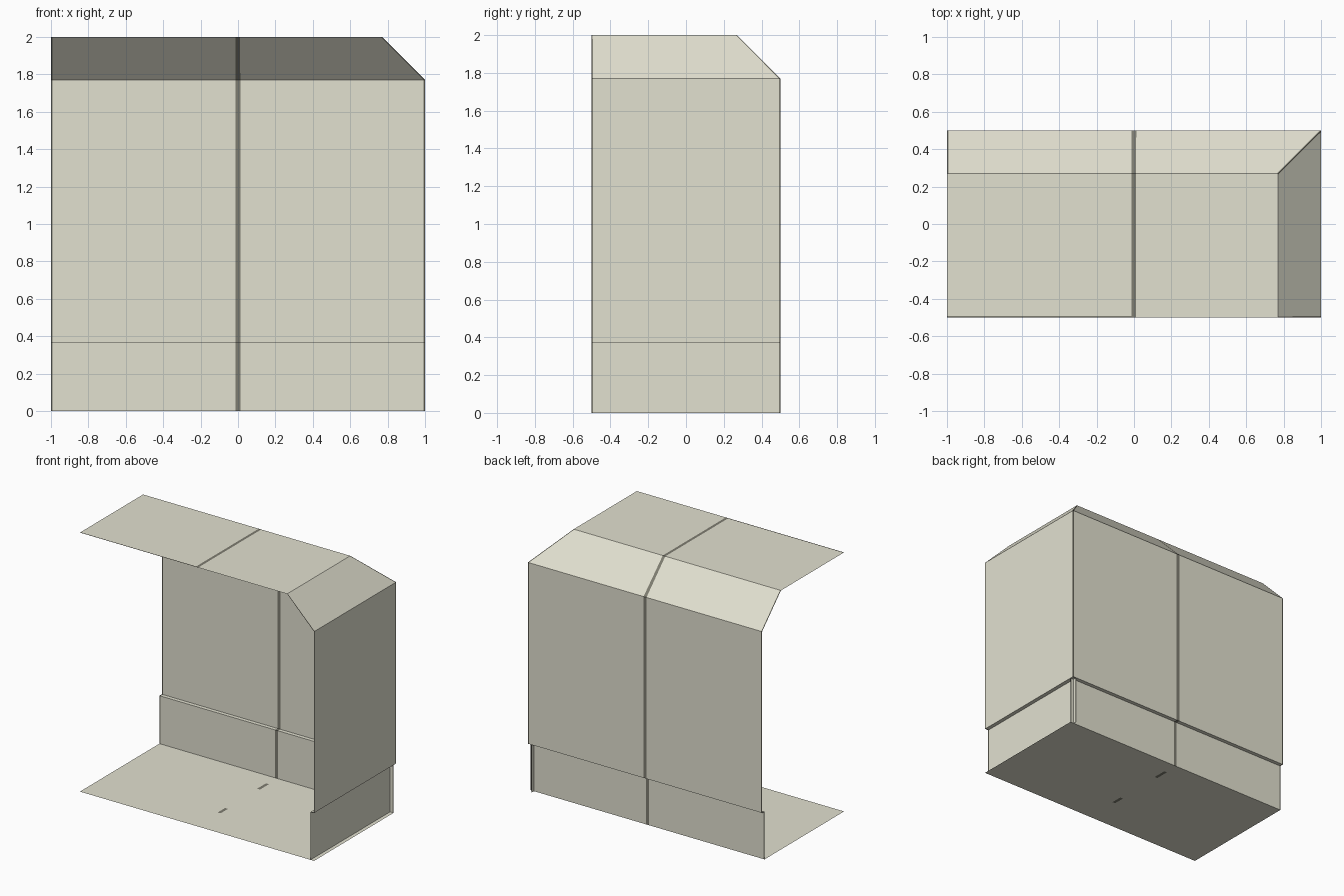
import bpy
from mathutils import Vector

if "Cube" in bpy.data.objects:
    bpy.data.objects.remove(bpy.data.objects["Cube"])

# Open room corner made of thin single-sided sheets, in two one-unit bays
TOP, EAVE, STEP = 2.0, 1.77, 0.37      # heights: ceiling, slope start, skirting top
BEVEL, INSET = 0.23, 0.03              # slope run, skirting recess
SEAM, RIM = 0.0125, 0.008              # dark joint widths: between bays, outer edges


def material(name, colour):
    mat = bpy.data.materials.new(name)
    mat.diffuse_color = (*colour, 1.0)
    mat.use_nodes = True
    mat.node_tree.nodes["Principled BSDF"].inputs["Base Color"].default_value = mat.diffuse_color
    return mat


PAINTS = [material("pale_beige", (0.76, 0.75, 0.63)),
          material("dark_joint", (0.21, 0.205, 0.165))]


def strip(name, start, end, w0=0.0, w1=0.0, joint_rows=None, dark_rows=()):
    """Sheet between two point rows, with dark joints of width w0 / w1 at its ends."""
    cuts = [0.0] + ([w0] if w0 else []) + ([1 - w1] if w1 else []) + [1.0]
    verts = [Vector(a).lerp(Vector(b), t) for t in cuts for a, b in zip(start, end)]
    n = len(start)
    faces, paint = [], []
    for c in range(len(cuts) - 1):
        joint = (w0 and c == 0) or (w1 and c == len(cuts) - 2)
        for i in range(n - 1):
            a = c * n + i
            faces.append((a, a + 1, a + n + 1, a + n))
            painted = joint and (joint_rows is None or i in joint_rows)
            paint.append(1 if painted or i in dark_rows else 0)
    mesh = bpy.data.meshes.new(name)
    mesh.from_pydata(verts, [], faces)
    for mat in PAINTS:
        mesh.materials.append(mat)
    for poly, index in zip(mesh.polygons, paint):
        poly.material_index = index
    obj = bpy.data.objects.new(name, mesh)
    bpy.context.collection.objects.link(obj)


# Shared wall section as (inset from the outer plane, height), top to bottom
section = [(BEVEL, TOP), (0, EAVE), (0, STEP), (INSET, STEP), (INSET, 0)]
floor_rows = [-0.5, -0.23, -0.14, 0.25, 0.36, 0.5 - INSET]
ceiling_rows = [-0.5, -0.5 + RIM, 0.5 - BEVEL]

for bay, x0, x1 in (("left", -1.0, 0.0), ("right", 0.0, 1.0)):
    corner = bay == "right"
    roof_x = x1 - BEVEL if corner else x1
    # Joint widths at the low-x and high-x ends of this bay
    low, high = (SEAM, RIM) if corner else (RIM, SEAM)

    # Back wall with sloped top and recessed skirting; mitred at the corner
    near = [(x0, 0.5 - d, z) for d, z in section]
    far = [(roof_x if z == TOP else x1, 0.5 - d, z) for d, z in section]
    strip(bay + "_back_wall", far, near, high, low)

    # Floor panel with worn patches of joint
    strip(bay + "_floor", [(x0, y, 0) for y in floor_rows],
          [(x1, y, 0) for y in floor_rows],
          SEAM if corner else 0, 0 if corner else SEAM, joint_rows=(1, 3))

    # Ceiling panel
    strip(bay + "_ceiling", [(roof_x, y, TOP) for y in ceiling_rows],
          [(x0, y, TOP) for y in ceiling_rows],
          0 if corner else SEAM, SEAM if corner else 0,
          dark_rows=() if corner else (0,))

# Right side wall, its skirting running through to the outer corner
front = [(1 - d, -0.5, z) for d, z in section]
back = [(1 - d, 0.5 - BEVEL if z == TOP else 0.5, z) for d, z in section]
strip("right_side_wall", front, back, RIM, RIM)
